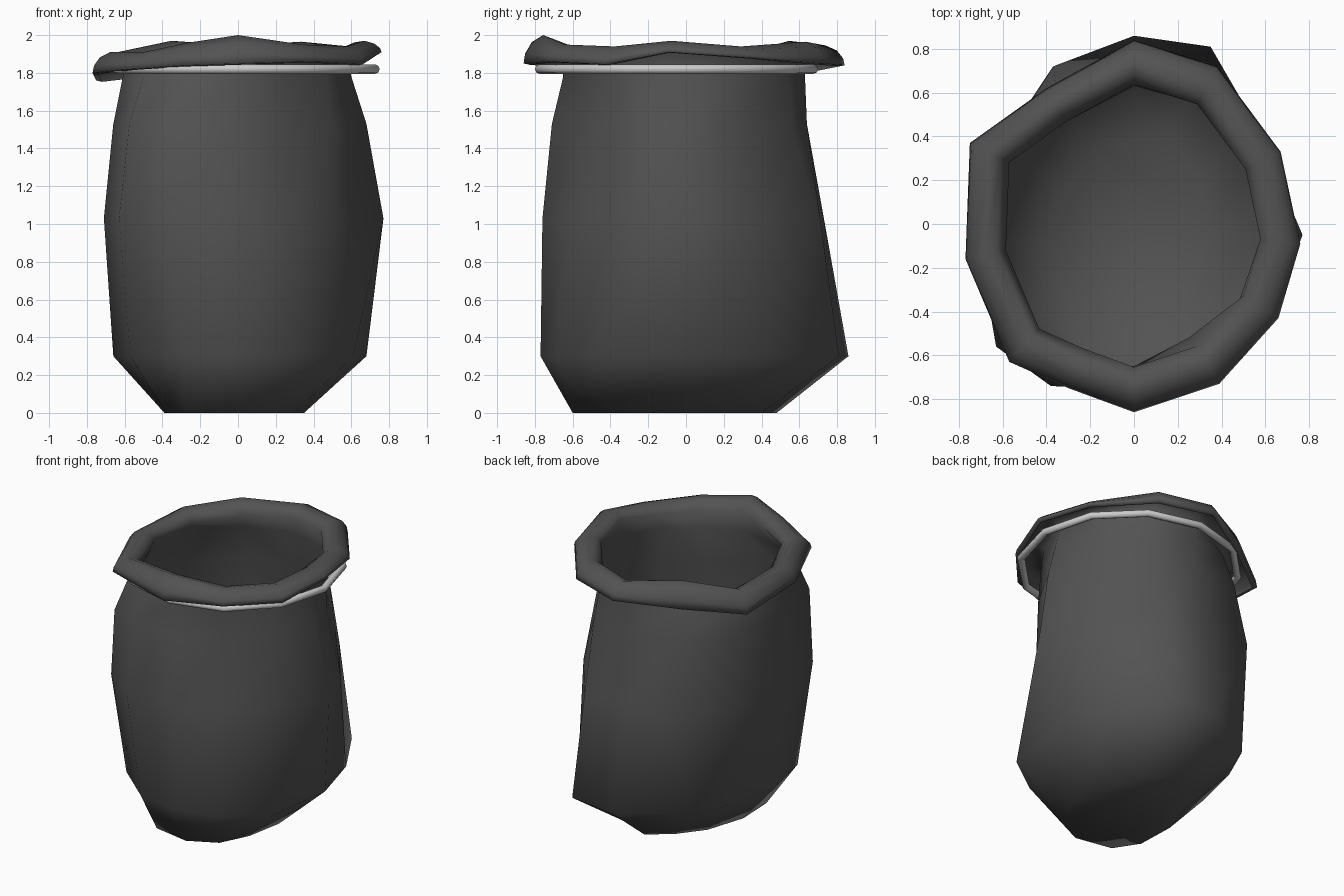
import bpy, bmesh, math

old = bpy.data.objects.get("Cube")
if old:
    bpy.data.objects.remove(old, do_unlink=True)


def material(name, value):
    m = bpy.data.materials.new(name)
    m.use_nodes = True
    col = (value, value, value, 1)
    m.diffuse_color = col
    m.node_tree.nodes["Principled BSDF"].inputs["Base Color"].default_value = col
    return m


def loft(name, rings, mat):
    """Skin a stack of matching clockwise point rings, closing the first."""
    bm = bmesh.new()
    loops = [[bm.verts.new(p) for p in ring] for ring in rings]
    n = len(loops[0])
    for low, high in zip(loops, loops[1:]):
        for i in range(n):
            j = (i + 1) % n
            bm.faces.new((low[j], low[i], high[i], high[j]))
    bm.faces.new(loops[0])
    for f in bm.faces:
        f.smooth = True
    me = bpy.data.meshes.new(name)
    bm.to_mesh(me)
    bm.free()
    ob = bpy.data.objects.new(name, me)
    bpy.context.collection.objects.link(ob)
    me.materials.append(mat)
    return ob


cloth = material("dark grey cloth", 0.086)
metal = material("pale grey ring", 0.6)

# Rolled lip: x, y, edge height, crest height, clockwise from the back
lip = [(0, .84, 1.84, 1.945), (.38, .72, 1.85, 1.965), (.67, .33, 1.88, 1.94),
       (.76, -.09, 1.91, 1.97), (.66, -.43, 1.845, 1.94), (.39, -.73, 1.86, 1.95),
       (0, -.86, 1.85, 2), (-.3, -.75, 1.84, 1.96), (-.57, -.63, 1.82, 1.91),
       (-.77, -.16, 1.8, 1.91), (-.75, .37, 1.76, 1.905), (-.4, .62, 1.8, 1.97)]

# Sagging body outlines, same order as the lip
base = [(0, .48), (.16, .4), (.29, .22), (.35, -.03), (.3, -.3), (.2, -.5),
        (0, -.6), (-.27, -.55), (-.38, -.38), (-.39, -.1), (-.3, .18), (-.16, .36)]
low_belly = [(0, .86), (.35, .81), (.57, .43), (.68, .03), (.61, -.48), (.32, -.69),
             (0, -.77), (-.29, -.71), (-.57, -.47), (-.66, -.07), (-.57, .3), (-.45, .57)]
mid_belly = [(0, .73), (.32, .71), (.63, .28), (.77, -.05), (.51, -.4), (.3, -.61),
             (0, -.76), (-.38, -.74), (-.63, -.56), (-.71, -.1), (-.65, .3), (-.37, .72)]
shoulder = [(0, .64), (.34, .57), (.575, .2), (.68, -.07), (.49, -.4), (.25, -.54),
            (0, -.71), (-.36, -.68), (-.575, -.6), (-.66, -.13), (-.63, .3), (-.35, .61)]
mouth = [(0, .63), (.3, .55), (.53, .25), (.6, -.09), (.46, -.41), (.25, -.52),
         (0, -.65), (-.26, -.61), (-.5, -.53), (-.61, -.13), (-.6, .3), (-.33, .52)]


def level(points, z):
    return [(x, y, z) for x, y in points]


def rolled(s, t):
    """Lip ring at scale s, with height blended from edge (0) to crest (1)."""
    return [(x * s, y * s, e + (c - e) * t) for x, y, e, c in lip]


# Pouch body with its mouth folded outward
loft("pouch", [
    level(base, 0),
    level(low_belly, .3),
    level(mid_belly, 1.03),
    level(shoulder, 1.53),
    level(mouth, 1.78),
    rolled(.76, .45),
    rolled(.81, .85),
    rolled(.88, 1),
    rolled(.95, .75),
    rolled(.99, .35),
    rolled(1, 0),
    rolled(.96, -.05)], cloth)

# Thin hoop under the folded mouth
bpy.ops.mesh.primitive_torus_add(major_segments=12, minor_segments=8,
                                 major_radius=.725, minor_radius=.025,
                                 location=(0, -.05, 1.82))
hoop = bpy.context.object
hoop.name = "drawstring_hoop"
hoop.data.materials.append(metal)
bpy.ops.object.shade_smooth()
